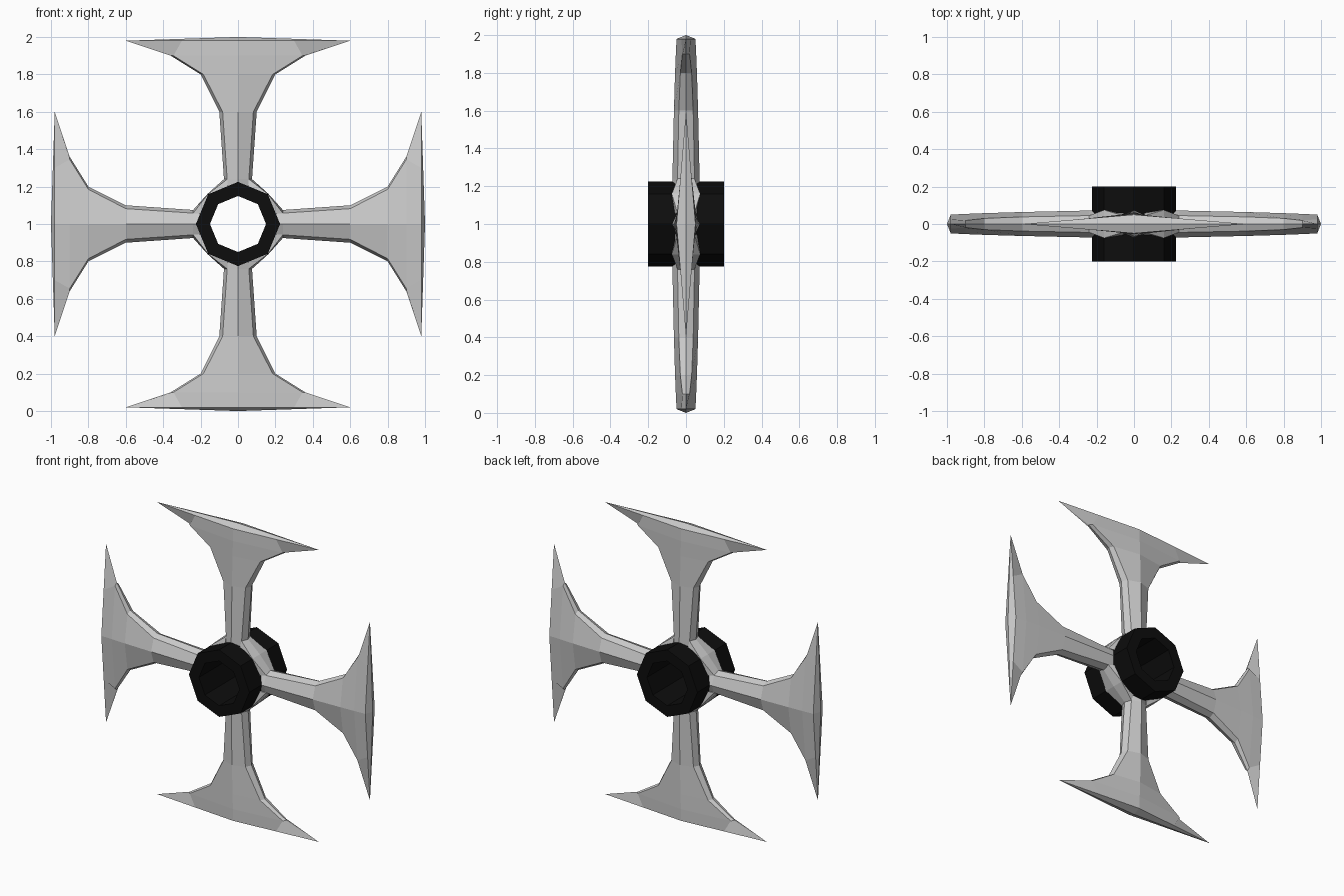
import bpy, bmesh
from math import pi, sin, cos
from mathutils import Matrix

if "Cube" in bpy.data.objects:
    bpy.data.objects.remove(bpy.data.objects["Cube"])

CENTRE = Matrix.Translation((0, 0, 1))


def finish(name, bm, turn=0.0):
    bmesh.ops.remove_doubles(bm, verts=bm.verts, dist=1e-5)
    bmesh.ops.recalc_face_normals(bm, faces=bm.faces)
    bm.transform(CENTRE @ Matrix.Rotation(turn, 4, 'Y'))
    mesh = bpy.data.meshes.new(name)
    bm.to_mesh(mesh)
    bm.free()
    obj = bpy.data.objects.new(name, mesh)
    bpy.context.collection.objects.link(obj)
    return obj


def skin(bm, rings):
    """Join successive closed rings of points with quads."""
    rows = [[bm.verts.new(p) for p in ring] for ring in rings]
    n = len(rows[0])
    for a, b in zip(rows, rows[1:]):
        for i in range(n):
            j = (i + 1) % n
            bm.faces.new((a[i], a[j], b[j], b[i]))
    return rows


# Arm stations: distance from centre, half width, bevel width, bevel depth, half depth
STATIONS = [
    (0.17, 0.070, 0.055, 0.048, 0.072),
    (0.24, 0.075, 0.058, 0.045, 0.072),
    (0.60, 0.100, 0.082, 0.038, 0.064),
    (0.80, 0.200, 0.185, 0.030, 0.058),
    (0.90, 0.360, 0.345, 0.019, 0.054),
]


def arm(name, turn):
    bm = bmesh.new()
    rings = [[(w, 0, r), (b, d, r), (0, t, r), (-b, d, r),
              (-w, 0, r), (-b, -d, r), (0, -t, r), (b, -d, r)]
             for r, w, b, d, t in STATIONS]
    # the flared end narrows to two sharp points
    w, t, r = 0.6, 0.05, 0.98
    rings.append([(w, 0, r), (w / 2, t / 2, r), (0, t, r), (-w / 2, t / 2, r),
                  (-w, 0, r), (-w / 2, -t / 2, r), (0, -t, r), (w / 2, -t / 2, r)])
    rows = skin(bm, rings)
    bm.faces.new(rows[0])
    tip = bm.verts.new((0, 0, 1))
    end = rows[-1]
    for i in range(8):
        bm.faces.new((end[i], end[(i + 1) % 8], tip))
    return finish(name, bm, turn)


def web(name, turn):
    """Grey faceted piece of the hub between two neighbouring arms."""
    bm = bmesh.new()
    side = [(0.058, 0.045, 0.24), (0.075, 0, 0.24), (0.058, -0.045, 0.24),
            (0.05, -0.07, 0.17), (0.05, 0.07, 0.17)]
    middle = [(0.160, 0.075, 0.160), (0.162, 0, 0.162), (0.160, -0.075, 0.160),
              (0.12, -0.075, 0.12), (0.12, 0.075, 0.12)]
    rows = skin(bm, [side, middle, [(z, y, x) for x, y, z in side]])
    bm.faces.new(rows[0])
    bm.faces.new(rows[-1])
    return finish(name, bm, turn)


for i, label in enumerate(("top", "right", "bottom", "left")):
    arm(label + "_arm", i * pi / 2)
    web("hub_web_%d" % (i + 1), i * pi / 2)

# Black octagonal sleeve, open right through
bm = bmesh.new()
profile = [(0.225, -0.2), (0.225, 0.2), (0.15, 0.2), (0.15, -0.2), (0.225, -0.2)]
skin(bm, [[(r * cos(k * pi / 4), y, r * sin(k * pi / 4)) for k in range(8)]
          for r, y in profile])
sleeve = finish("hub_sleeve", bm)
black = bpy.data.materials.new("black")
black.diffuse_color = (0.004, 0.004, 0.004, 1)
black.use_nodes = True
black.node_tree.nodes["Principled BSDF"].inputs["Base Color"].default_value = black.diffuse_color
sleeve.data.materials.append(black)
